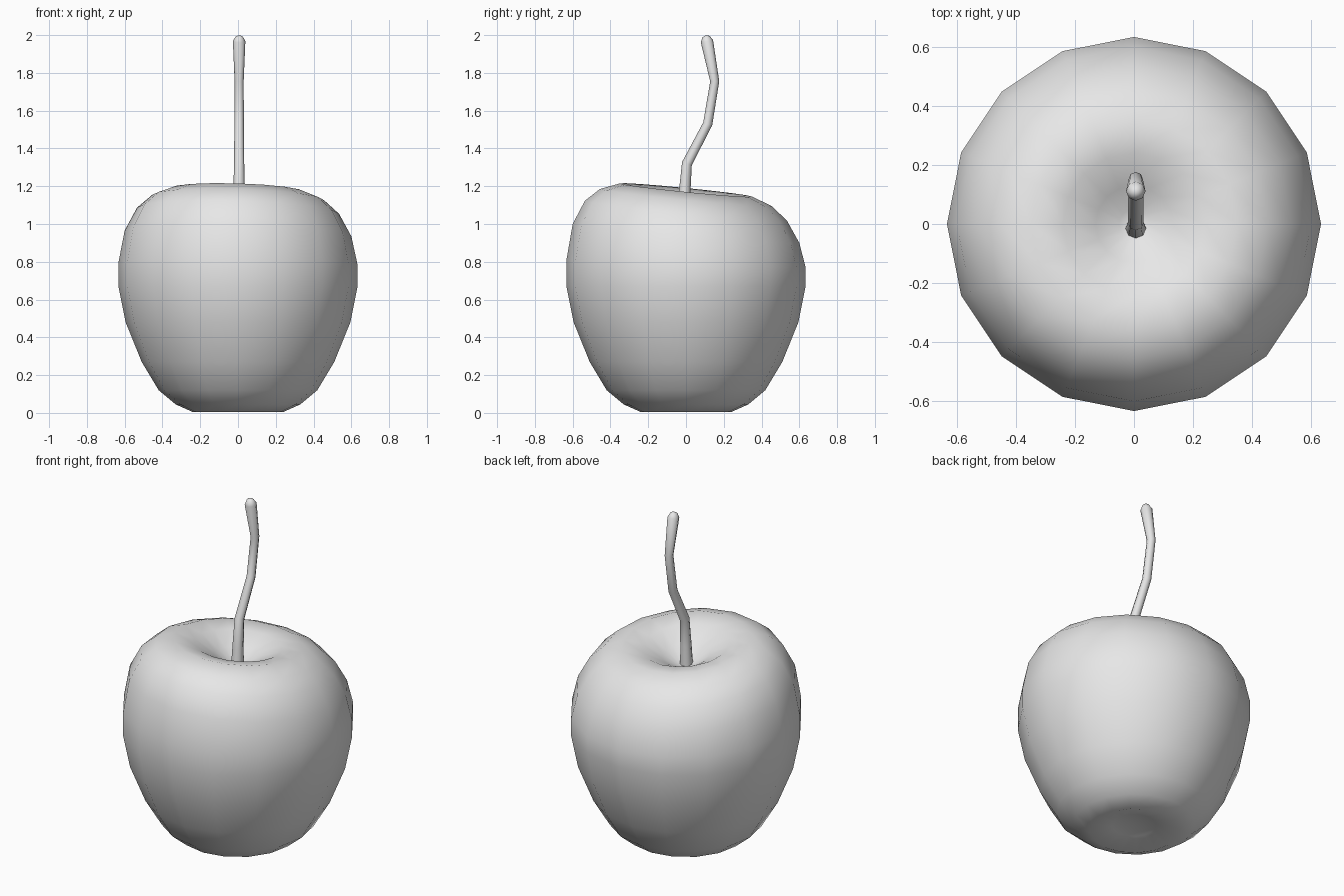
import bpy, bmesh, math
from mathutils import Vector

cube = bpy.data.objects.get("Cube")
if cube:
    bpy.data.objects.remove(cube, do_unlink=True)

# Single plain grey for the whole fruit
grey = bpy.data.materials.new("plain_grey")
grey.use_nodes = True
colour = (0.8, 0.8, 0.8, 1)
grey.diffuse_color = colour
grey.node_tree.nodes["Principled BSDF"].inputs["Base Color"].default_value = colour


def loft(name, rings, start, end, sharp_angle):
    """Skin a list of equal vertex rings, closed by a fan at each end."""
    bm = bmesh.new()
    loops = [[bm.verts.new(p) for p in ring] for ring in rings]
    n = len(loops[0])
    for a, b in zip(loops, loops[1:]):
        for i in range(n):
            j = (i + 1) % n
            bm.faces.new((a[i], a[j], b[j], b[i]))
    for loop, tip in ((loops[0], start), (loops[-1], end)):
        v = bm.verts.new(tip)
        for i in range(n):
            bm.faces.new((loop[i], loop[(i + 1) % n], v))
    bmesh.ops.recalc_face_normals(bm, faces=bm.faces)
    mesh = bpy.data.meshes.new(name)
    bm.to_mesh(mesh)
    bm.free()
    mesh.materials.append(grey)
    obj = bpy.data.objects.new(name, mesh)
    bpy.context.collection.objects.link(obj)
    bpy.ops.object.select_all(action='DESELECT')
    obj.select_set(True)
    bpy.context.view_layer.objects.active = obj
    bpy.ops.object.shade_smooth_by_angle(angle=math.radians(sharp_angle))
    return obj


# Apple body: turned profile (radius, height) with a lopsided top
SIDES = 16
profile = [(0.12, 0.04), (0.24, 0.005), (0.33, 0.045), (0.42, 0.12),
           (0.51, 0.27), (0.595, 0.48), (0.633, 0.67), (0.633, 0.79),
           (0.6, 0.95), (0.535, 1.07), (0.455, 1.14), (0.35, 1.18),
           (0.24, 1.16), (0.13, 1.10), (0.05, 1.05)]


def body_point(r, z, i):
    a = math.tau * i / SIDES
    x, y = r * math.cos(a), r * math.sin(a)
    lean = min(1, max(0, (z - 0.7) / 0.3))
    return Vector((x, y, z - lean * (0.1 * y + 0.03 * x)))


loft("apple_body", [[body_point(r, z, i) for i in range(SIDES)] for r, z in profile],
     (0, 0, 0.05), (0, 0, 1.04), 80)

# Stem: bent tube (y, z, radius) flaring at both ends, with a rounded tip
STEM_X = 0.006
path = [(-0.015, 1.02, 0.036), (-0.008, 1.16, 0.031), (0.005, 1.32, 0.027),
        (0.115, 1.53, 0.025), (0.152, 1.755, 0.024), (0.111, 1.967, 0.033),
        (0.106, 1.992, 0.02)]
centres = [Vector((STEM_X, y, z)) for y, z, r in path]
rings = []
for k, (c, p) in enumerate(zip(centres, path)):
    along = (centres[min(k + 1, len(path) - 1)] - centres[max(k - 1, 0)]).normalized()
    side = Vector((1, 0, 0))
    up = along.cross(side)
    rings.append([c + p[2] * (side * math.cos(math.tau * i / 8) + up * math.sin(math.tau * i / 8))
                  for i in range(8)])
loft("stem", rings, centres[0], centres[-1] + Vector((0, 0, 0.008)), 80)
